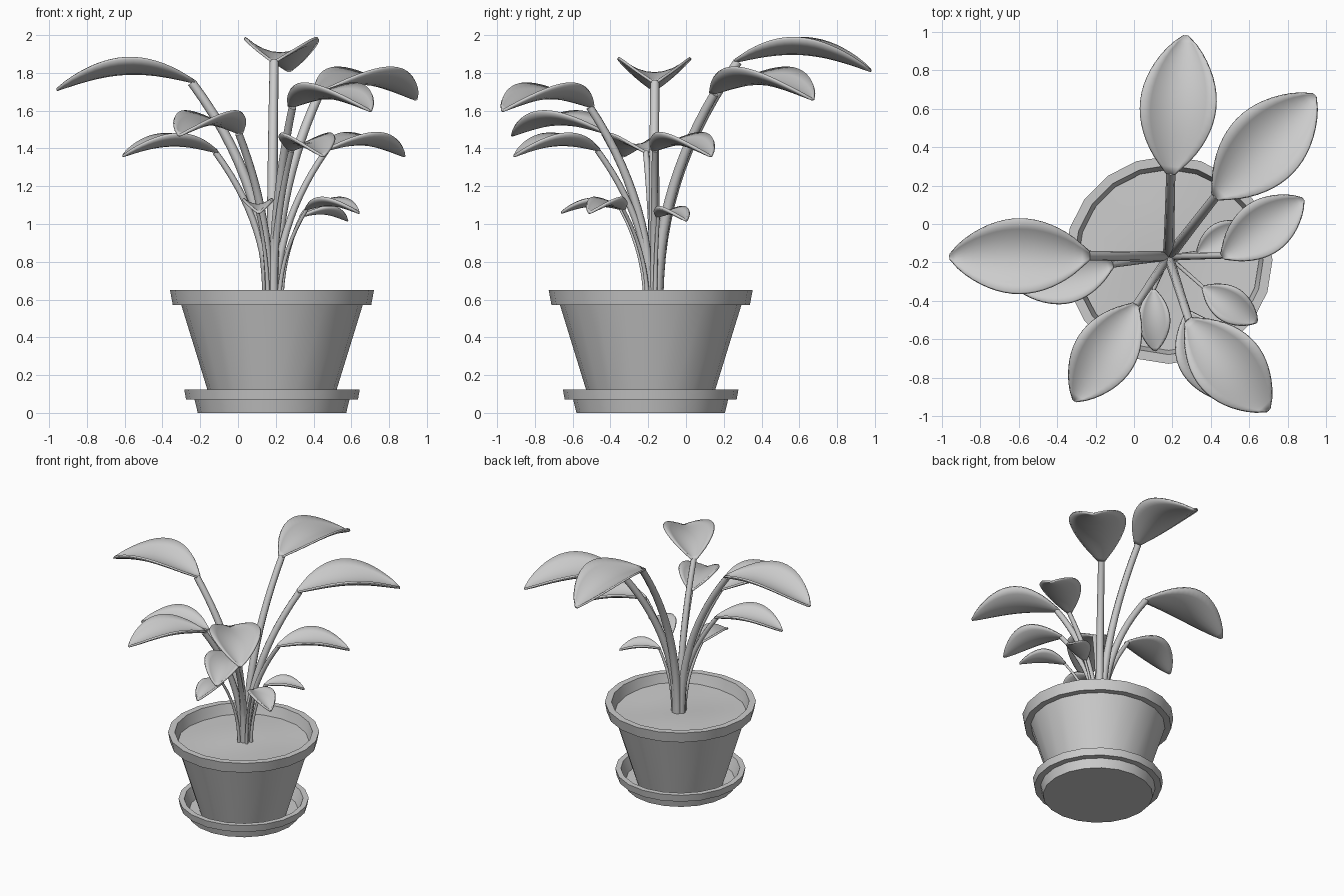
import bpy, bmesh, math
from mathutils import Vector

cube = bpy.data.objects.get("Cube")
if cube:
    bpy.data.objects.remove(cube, do_unlink=True)

CX, CY = 0.18, -0.187  # pot axis


def finish(name, bm, angle=35):
    bmesh.ops.remove_doubles(bm, verts=bm.verts, dist=1e-5)
    bmesh.ops.recalc_face_normals(bm, faces=bm.faces)
    mesh = bpy.data.meshes.new(name)
    bm.to_mesh(mesh)
    bm.free()
    return smooth(add(name, mesh), angle)


def add(name, data):
    ob = bpy.data.objects.new(name, data)
    bpy.context.collection.objects.link(ob)
    return ob


def smooth(ob, angle=35):
    bpy.ops.object.select_all(action='DESELECT')
    ob.select_set(True)
    bpy.context.view_layer.objects.active = ob
    bpy.ops.object.shade_smooth_by_angle(angle=math.radians(angle))
    return ob


def lathe(name, profile, steps=20):
    bm = bmesh.new()
    vs = [bm.verts.new((CX + r, CY, z)) for r, z in profile]
    es = [bm.edges.new(pair) for pair in zip(vs, vs[1:])]
    bmesh.ops.spin(bm, geom=vs + es, cent=(CX, CY, 0), axis=(0, 0, 1),
                   angle=math.tau, steps=steps)
    return finish(name, bm)


# Pot with a heavy rim, standing in a saucer
lathe("pot", [(0, 0.035), (0.315, 0.035), (0.48, 0.57), (0.525, 0.57),
              (0.54, 0.65), (0.492, 0.65), (0.465, 0.54), (0.3, 0.07), (0, 0.07)])
lathe("saucer", [(0, 0), (0.393, 0), (0.41, 0.07), (0.455, 0.07), (0.465, 0.125),
                 (0.425, 0.125), (0.39, 0.035), (0, 0.035)])

# Gently uneven soil
soil = lathe("soil", [(0.47 * i / 6, 0.572) for i in range(7)])
for v in soil.data.vertices:
    v.co.z += 0.01 * math.sin(7 * v.co.x + 1) * math.cos(6 * v.co.y)


def make_stem(name, root, end, radius):
    curve = bpy.data.curves.new(name, 'CURVE')
    curve.dimensions = '3D'
    curve.bevel_depth = radius
    curve.bevel_resolution = 2
    curve.use_fill_caps = True
    spline = curve.splines.new('POLY')
    n = 14
    spline.points.add(n)
    for i, p in enumerate(spline.points):
        t = i / n
        out = t ** 2.2
        p.co = (root.x + (end.x - root.x) * out, root.y + (end.y - root.y) * out,
                root.z + (end.z - root.z) * t, 1)
        p.radius = 1.1 - 0.25 * t
    temp = add(name + "_path", curve)
    bpy.context.view_layer.update()
    mesh = bpy.data.meshes.new_from_object(
        temp.evaluated_get(bpy.context.evaluated_depsgraph_get()))
    bpy.data.objects.remove(temp, do_unlink=True)
    smooth(add(name, mesh), 50)


def make_leaf(name, base, tip, half):
    # Arched along the midrib, cupped upwards at the edges
    chord = tip - base
    side = Vector((-chord.y, chord.x, 0)).normalized()
    length = chord.length
    nu, nv = 18, 8
    bm = bmesh.new()
    rows = []
    for i in range(nu + 1):
        u = i / nu
        wide = max(math.sin(math.pi * u), 0) ** 0.7
        wide = max(wide, 0.11 if u < 0.5 else 0.05)
        mid = base + chord * u
        mid.z += 0.09 * length * math.sin(math.pi * u)
        row = []
        for j in range(nv + 1):
            v = 2 * j / nv - 1
            lift = Vector((0, 0, 0.43 * half * wide * v * v))
            row.append(bm.verts.new(mid + side * (v * half * wide) + lift))
        rows.append(row)
    for a, b in zip(rows, rows[1:]):
        for j in range(nv):
            bm.faces.new((a[j], b[j], b[j + 1], a[j + 1]))
    ob = finish(name, bm, 60)
    solid = ob.modifiers.new("thickness", 'SOLIDIFY')
    solid.thickness = 0.014
    solid.offset = 0


# Name, leaf base, leaf tip, half width, stem radius
PLANT = [
    ("back", (0.19, 0.26, 1.86), (0.27, 0.98, 1.81), 0.195, 0.028),
    ("back_left", (0.42, 0.14, 1.69), (0.94, 0.67, 1.66), 0.2, 0.028),
    ("left", (0.46, -0.17, 1.39), (0.88, 0.13, 1.36), 0.14, 0.019),
    ("right", (-0.23, -0.165, 1.75), (-0.96, -0.17, 1.71), 0.193, 0.028),
    ("lower_right", (-0.11, -0.21, 1.38), (-0.61, -0.33, 1.36), 0.14, 0.019),
    ("front_right", (0.01, -0.42, 1.48), (-0.31, -0.92, 1.47), 0.16, 0.023),
    ("front_left", (0.28, -0.5, 1.62), (0.70, -0.97, 1.60), 0.18, 0.025),
    ("lower_front", (0.28, -0.46, 1.39), (0.45, -0.91, 1.36), 0.14, 0.019),
    ("small_left", (0.36, -0.33, 1.08), (0.64, -0.51, 1.06), 0.09, 0.011),
    ("small_back", (0.33, -0.15, 1.04), (0.58, 0.0, 1.02), 0.08, 0.011),
    ("small_front", (0.1, -0.34, 1.08), (0.11, -0.66, 1.06), 0.08, 0.011),
]
for name, base, tip, half, radius in PLANT:
    base, tip = Vector(base), Vector(tip)
    out = Vector((base.x - 0.18, base.y + 0.17, 0)).normalized()
    spread = 0.05 if name.startswith("small") else 0.02
    root = Vector((0.18, -0.17, 0.55)) + out * spread
    aim = base + (tip - base) * 0.02
    make_stem(name + "_stem", root, aim, radius)
    make_leaf(name + "_leaf", base, tip, half)
